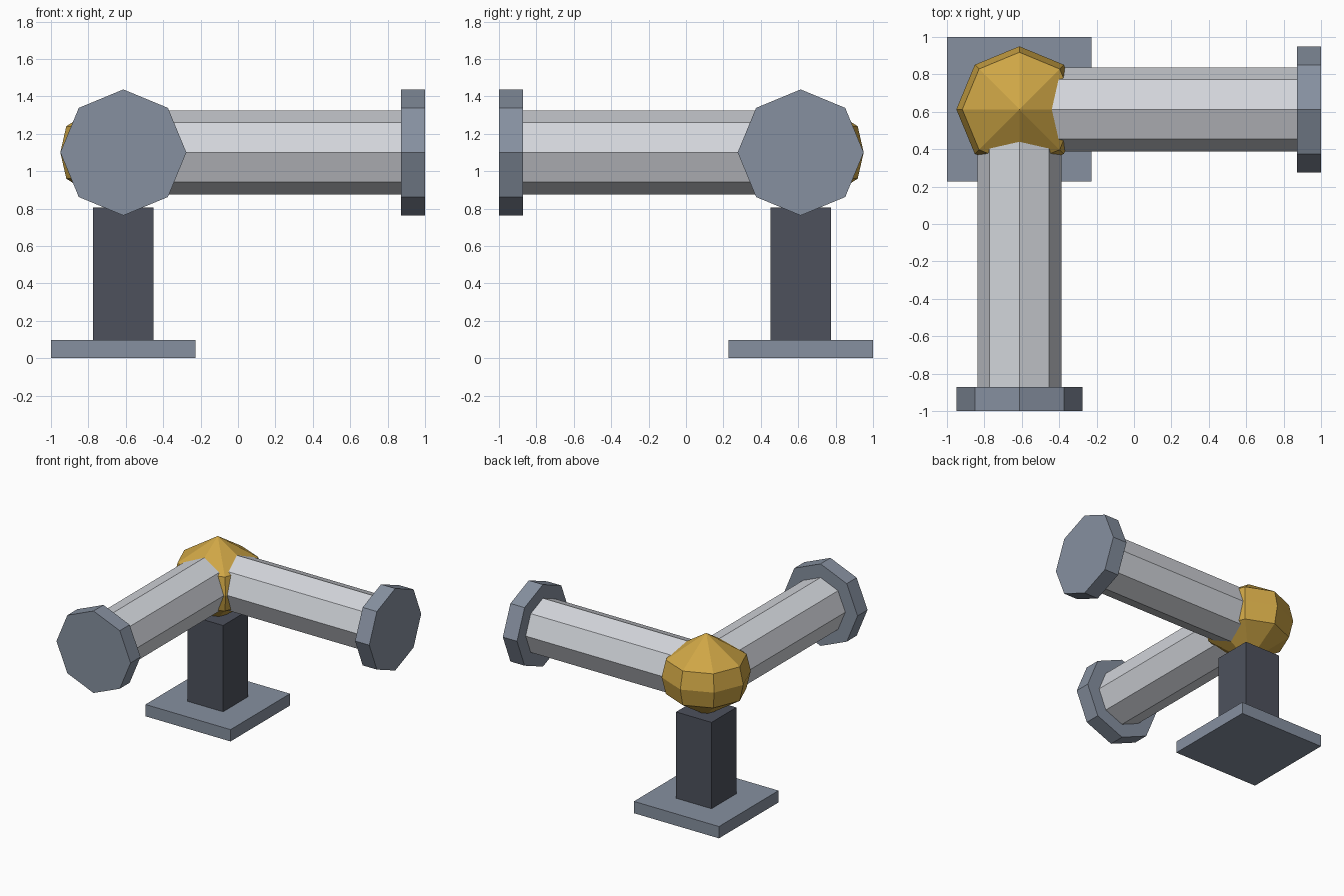
import bpy
import bmesh
import math
from mathutils import Vector, Matrix

if "Cube" in bpy.data.objects:
    bpy.data.objects.remove(bpy.data.objects["Cube"], do_unlink=True)


def material(name, rgb):
    m = bpy.data.materials.new(name)
    m.use_nodes = True
    m.diffuse_color = (*rgb, 1)
    bsdf = next(n for n in m.node_tree.nodes if n.type == "BSDF_PRINCIPLED")
    bsdf.inputs["Base Color"].default_value = (*rgb, 1)
    return m


STEEL = material("blue grey", (0.24, 0.28, 0.35))
DARK = material("dark grey", (0.075, 0.083, 0.108))
LIGHT = material("light grey", (0.65, 0.67, 0.71))
GOLD = material("gold", (0.62, 0.38, 0.06))

HUB = Vector((-0.613, 0.613, 1.1))   # point where both arms meet
R = 0.337                            # hub and flange radius


def add_object(name, bm, mat):
    bmesh.ops.recalc_face_normals(bm, faces=bm.faces)
    mesh = bpy.data.meshes.new(name)
    bm.to_mesh(mesh)
    bm.free()
    mesh.materials.append(mat)
    obj = bpy.data.objects.new(name, mesh)
    bpy.context.collection.objects.link(obj)


def box(name, width, z0, z1, mat):
    bm = bmesh.new()
    place = Matrix.Translation((HUB.x, HUB.y, (z0 + z1) / 2))
    size = Matrix.Diagonal((width, width, z1 - z0, 1))
    bmesh.ops.create_cube(bm, size=1, matrix=place @ size)
    add_object(name, bm, mat)


def octagon_bar(name, direction, start, end, radius, mat):
    """Eight-sided bar along a direction, measured from the hub centre."""
    d = Vector(direction)
    turn = d.to_track_quat("Z", "Y").to_matrix().to_4x4()
    place = Matrix.Translation(HUB + d * (start + end) / 2)
    bm = bmesh.new()
    bmesh.ops.create_cone(bm, cap_ends=True, segments=8, radius1=radius,
                          radius2=radius, depth=end - start,
                          matrix=place @ turn)
    add_object(name, bm, mat)


# Stand
box("base_plate", 0.773, 0, 0.097, STEEL)
box("post", 0.322, 0.097, 0.806, DARK)

# Faceted hub: one wide ring above and below the equator, then a point
bm = bmesh.new()
bmesh.ops.create_uvsphere(bm, u_segments=8, v_segments=4, radius=R)
for v in bm.verts:
    if 0.1 < abs(v.co.z) < 0.3:
        flat = Vector((v.co.x, v.co.y, 0)).normalized() * 0.305
        v.co = (flat.x, flat.y, math.copysign(0.14, v.co.z))
bmesh.ops.translate(bm, verts=bm.verts, vec=HUB)
add_object("hub", bm, GOLD)

# Two arms, each a tube ending in a flange
for side, direction in (("left", (1, 0, 0)), ("front", (0, -1, 0))):
    octagon_bar(side + "_tube", direction, 0, 1.49, 0.225, LIGHT)
    octagon_bar(side + "_flange", direction, 1.484, 1.613, R, STEEL)
